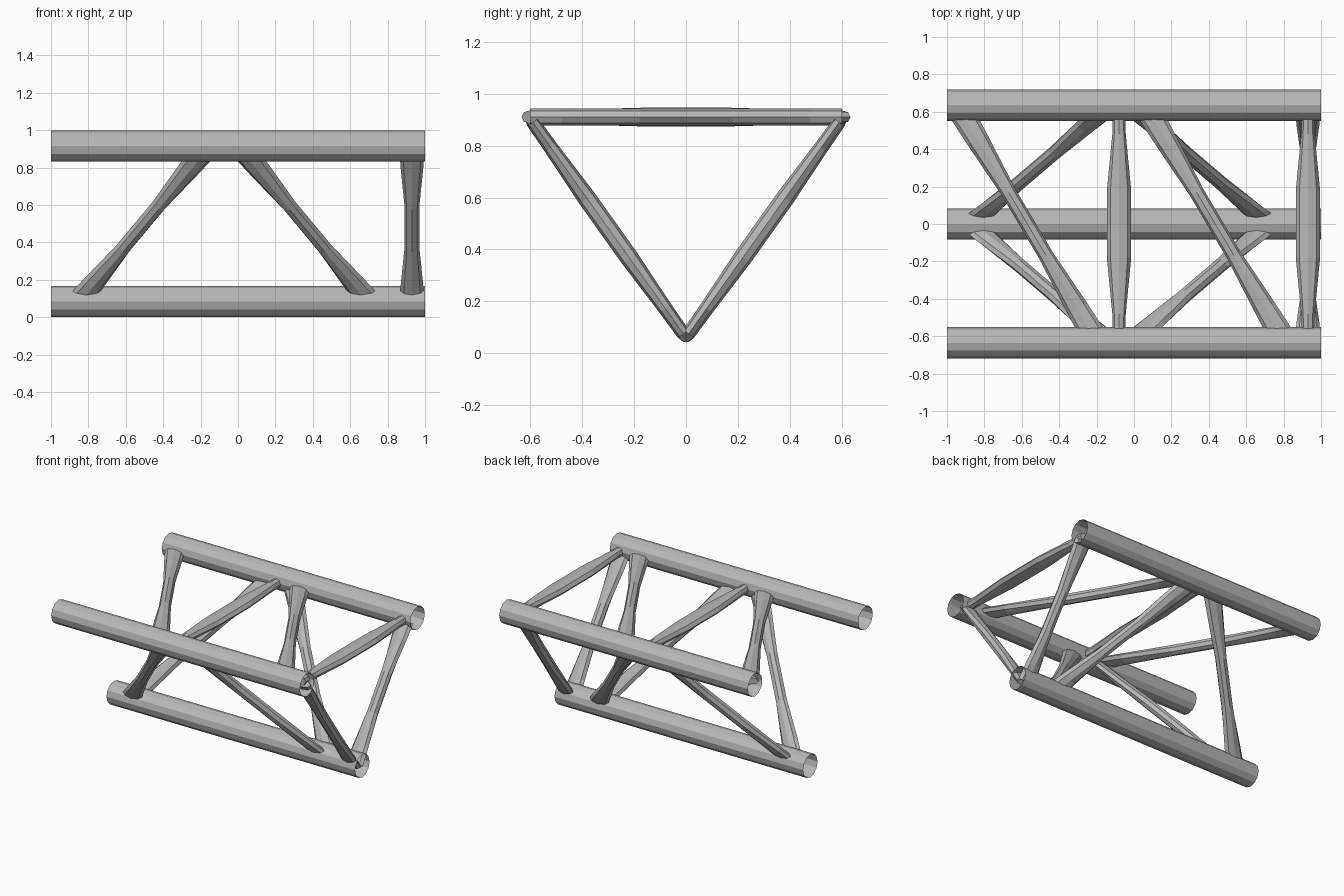
import bpy, bmesh, math
from mathutils import Vector

if "Cube" in bpy.data.objects:
    bpy.data.objects.remove(bpy.data.objects["Cube"])

steel = bpy.data.materials.new("grey steel")
steel.use_nodes = True
steel.diffuse_color = (0.48, 0.48, 0.48, 1)
steel.node_tree.nodes["Principled BSDF"].inputs["Base Color"].default_value = (0.48, 0.48, 0.48, 1)


def loft(name, start, end, side, sections, count, capped):
    """Sweep oval sections (position, half width, half depth) from start to end."""
    start, end = Vector(start), Vector(end)
    axis = (end - start).normalized()
    depth = axis.cross(Vector(side)).normalized()
    width = depth.cross(axis)
    bm = bmesh.new()
    rings = []
    for t, w, d in sections:
        centre = start.lerp(end, t)
        angles = [math.tau * i / count for i in range(count)]
        rings.append([bm.verts.new(centre + width * w * math.cos(a) + depth * d * math.sin(a))
                      for a in angles])
    for a, b in zip(rings, rings[1:]):
        for i in range(count):
            j = (i + 1) % count
            bm.faces.new((a[i], a[j], b[j], b[i]))
    if capped:
        bm.faces.new(rings[0][::-1])
        bm.faces.new(rings[-1])
    bmesh.ops.recalc_face_normals(bm, faces=bm.faces)
    mesh = bpy.data.meshes.new(name)
    bm.to_mesh(mesh)
    bm.free()
    mesh.materials.append(steel)
    obj = bpy.data.objects.new(name, mesh)
    bpy.context.collection.objects.link(obj)
    return obj


RADIUS = 0.083
TOP_Y, TOP_Z = 0.635, 0.915

# Open main tubes
for name, y, z in (("front_chord", -TOP_Y, TOP_Z), ("back_chord", TOP_Y, TOP_Z),
                   ("bottom_chord", 0, RADIUS)):
    loft(name, (-1, y, z), (1, y, z), (0, 1, 0), [(0, RADIUS, RADIUS), (1, RADIUS, RADIUS)], 12, False)

# Brace shapes: flattened ends with a round waist, or round ends with a broad middle
waisted = [(0, 0.067, 0.026), (0.12, 0.06, 0.028), (0.36, 0.04, 0.036),
           (0.64, 0.04, 0.036), (0.88, 0.06, 0.028), (1, 0.067, 0.026)]
broad = [(0, 0.033, 0.033), (0.1, 0.036, 0.033), (0.35, 0.065, 0.033),
         (0.65, 0.065, 0.033), (0.9, 0.036, 0.033), (1, 0.033, 0.033)]
ALONG = (1, 0, 0)

# Sloping side braces, mirrored front and back
for label, s in (("front", -1), ("back", 1)):
    for part, low_x, high_x in (("brace_right", -0.86, -0.18), ("brace_left", 0.71, 0.03),
                                ("end_post", 0.93, 0.93)):
        loft(f"{label}_{part}", (low_x, s * 0.01, 0.075), (high_x, s * 0.59, 0.89),
             ALONG, waisted, 8, True)

# Top diagonals and cross bars
for label, back_x, front_x in (("right", -0.925, -0.215), ("left", 0.08, 0.79)):
    loft(f"top_diagonal_{label}", (back_x, 0.6, 0.91), (front_x, -0.6, 0.91), ALONG, waisted, 8, True)
for label, x in (("middle", -0.08), ("end", 0.93)):
    loft(f"top_crossbar_{label}", (x, -0.6, 0.91), (x, 0.6, 0.91), ALONG, broad, 8, True)
